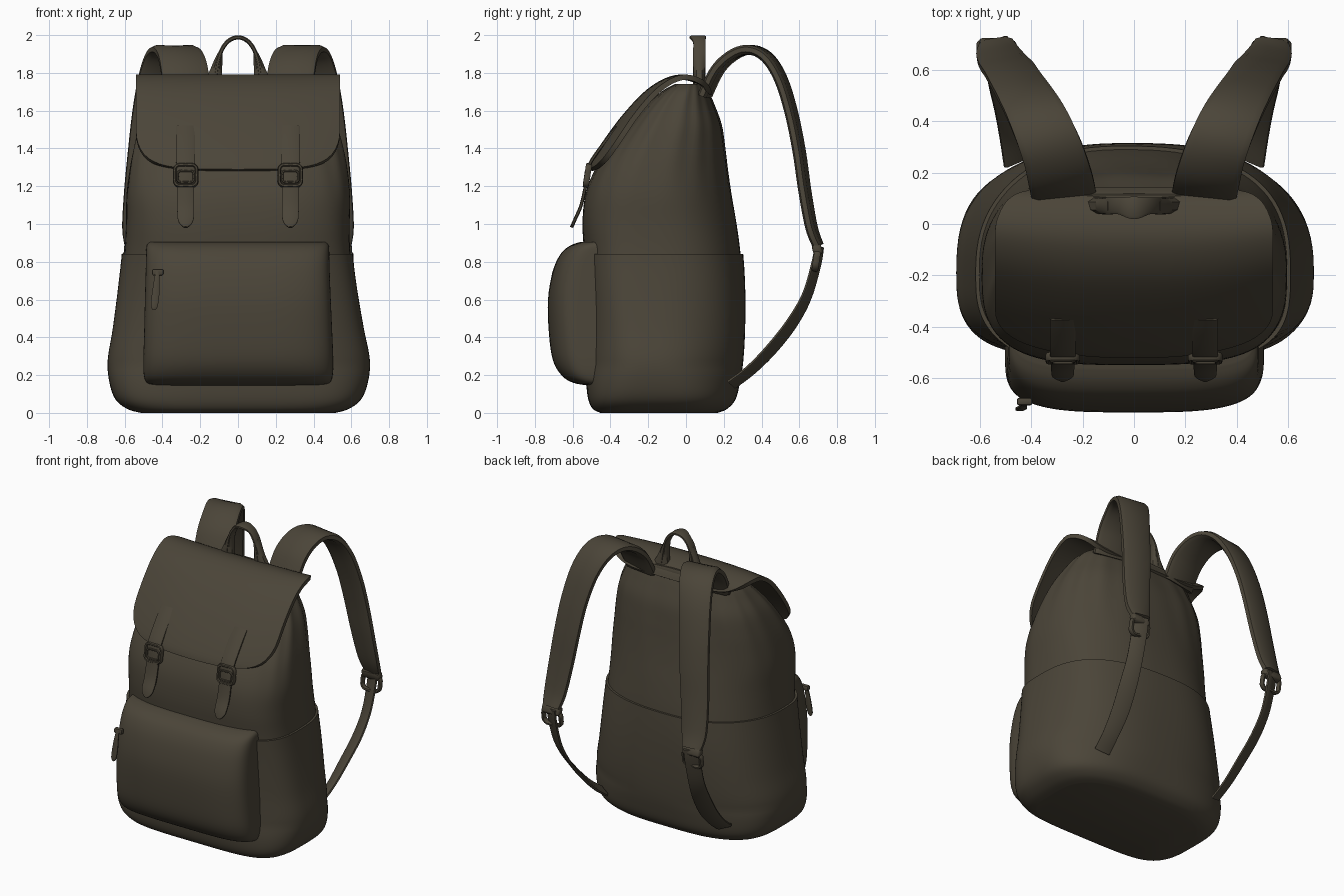
import bpy, bmesh, math
from mathutils import Vector, Matrix

old = bpy.data.objects.get("Cube")
if old:
    bpy.data.objects.remove(old, do_unlink=True)

canvas = bpy.data.materials.new("dark olive canvas")
canvas.use_nodes = True
OLIVE = (0.070, 0.059, 0.040, 1)
canvas.diffuse_color = OLIVE
canvas.node_tree.nodes["Principled BSDF"].inputs["Base Color"].default_value = OLIVE


def finish(name, bm):
    bmesh.ops.recalc_face_normals(bm, faces=bm.faces)
    mesh = bpy.data.meshes.new(name)
    bm.to_mesh(mesh)
    bm.free()
    mesh.materials.append(canvas)
    obj = bpy.data.objects.new(name, mesh)
    bpy.context.collection.objects.link(obj)
    bpy.ops.object.select_all(action='DESELECT')
    obj.select_set(True)
    bpy.context.view_layer.objects.active = obj
    bpy.ops.object.shade_smooth_by_angle(angle=math.radians(45))


def skin(name, rings):
    """Closed surface through a list of equal rings."""
    bm = bmesh.new()
    loops = [[bm.verts.new(p) for p in ring] for ring in rings]
    n = len(loops[0])
    for a, b in zip(loops, loops[1:]):
        for i in range(n):
            j = (i + 1) % n
            bm.faces.new((a[i], a[j], b[j], b[i]))
    bm.faces.new(loops[0])
    bm.faces.new(loops[-1])
    finish(name, bm)


def spline(points, steps):
    """Smooth curve through points of any dimension."""
    p = [Vector(q) for q in points]
    p = [p[0]] + p + [p[-1]]
    out = []
    for i in range(1, len(p) - 2):
        m0, m1 = (p[i + 1] - p[i - 1]) / 2, (p[i + 2] - p[i]) / 2
        for k in range(steps):
            t = k / steps
            h = t * t * (3 - 2 * t)
            out.append(p[i] * (1 - h) + p[i + 1] * h
                       + m0 * (t * (1 - t) ** 2) - m1 * (t * t * (1 - t)))
    return out + [p[-1]]


def section(row, n_front, n_back, grow=0, folds=0, count=96):
    """Rounded cross-section from height, half width, front and back."""
    z, hw, front, back = row
    hw, front, back = hw + grow, front - grow, back + grow
    cy = front + 0.41 * (back - front)
    boxy = 0.9 * max(0, 1 - z / 0.25)
    ring = []
    for i in range(count):
        a = math.tau * i / count
        c, s = math.cos(a), math.sin(a)
        n, depth = (n_back, back - cy) if s > 0 else (n_front, cy - front)
        n += boxy
        gather = max(0, min(1, (z - 1.1) / 0.5))
        k = 1 + folds * (math.sin(5 * a + 6 * z) * 0.6 + gather * math.sin(18 * a + 3 * z))
        ring.append((math.copysign(abs(c) ** (2 / n), c) * hw * k,
                     cy + math.copysign(abs(s) ** (2 / n), s) * depth * k, z))
    return ring


def ribbon(name, points, thick, axis=(1, 0, 0), steps=6):
    """Flat strap along points given as x, y, z, width."""
    path = spline(points, steps)
    rings = []
    for i, q in enumerate(path):
        p = q.to_3d()
        t = (path[min(i + 1, len(path) - 1)].to_3d() - path[max(i - 1, 0)].to_3d()).normalized()
        w = Vector(axis)
        w = (w - t * w.dot(t)).normalized()
        n = t.cross(w)
        a, b = q[3] / 2, thick / 2
        inner = max(a - b, a * 0.5)
        outline = [(a, b / 2), (inner, b), (-inner, b), (-a, b / 2)]
        outline += [(-u, -v) for u, v in outline]
        rings.append([p + w * u + n * v for u, v in outline])
    skin(name, rings)


def frame(name, centre, w, h, thick, depth, tilt=0):
    """Rounded rectangular buckle ring."""
    c = thick
    a, b = w / 2, h / 2
    half = [(0, b), (a - c, b), (a, b - c), (a, 0), (a, c - b), (a - c, -b)]
    pts = half + [(-x, -z) for x, z in half] + [half[0]]
    rot = Matrix.Rotation(tilt, 3, 'X')
    pts = [tuple(rot @ Vector((x, 0, z)) + Vector(centre)) + (depth,) for x, z in pts]
    ribbon(name, pts, thick, rot @ Vector((0, 1, 0)), 3)


def block(name, centre, size, tilt=0):
    bm = bmesh.new()
    bmesh.ops.create_cube(bm, size=1)
    bmesh.ops.scale(bm, vec=size, verts=bm.verts)
    bmesh.ops.bevel(bm, geom=bm.edges[:], offset=min(size) * 0.3, segments=2,
                    affect='EDGES', profile=0.5)
    bm.transform(Matrix.Translation(centre) @ Matrix.Rotation(tilt, 4, 'X'))
    finish(name, bm)


# Main bag: height, half width, front, back
bag = spline([
    (0, .50, -.44, .15), (.02, .57, -.48, .20), (.07, .635, -.505, .245),
    (.16, .67, -.515, .27), (.28, .68, -.515, .29), (.45, .65, -.52, .302),
    (.65, .62, -.53, .302), (.84, .598, -.54, .288), (1.0, .592, -.55, .265),
    (1.15, .592, -.535, .24), (1.28, .578, -.485, .222), (1.4, .555, -.405, .208),
    (1.52, .52, -.31, .19), (1.62, .47, -.22, .155), (1.7, .42, -.13, .12),
    (1.74, .36, -.06, .09)], 5)
skin("upper_bag", [section(r, 3, 2.5, 0, .01) for r in bag if r[0] > .5])
skin("lower_bag_panel", [section(r, 3, 2.5, .014, .01) for r in bag if r[0] < .841])

# Front pocket
pocket = spline([
    (.145, .45, -.52, -.22), (.16, .485, -.60, -.22), (.2, .5, -.66, -.22),
    (.28, .503, -.705, -.22), (.42, .498, -.725, -.22), (.6, .492, -.73, -.22),
    (.75, .487, -.705, -.22), (.84, .485, -.665, -.22), (.885, .482, -.615, -.22),
    (.905, .468, -.56, -.22)], 4)
skin("front_pocket", [section(r, 3.6, 4, 0, .006) for r in pocket])

# Flap: a slab following a bent profile, with rounded corners
profile = spline([(.13, 1.68), (.09, 1.74), (0, 1.775), (-.09, 1.765), (-.2, 1.70),
                  (-.32, 1.575), (-.425, 1.435), (-.49, 1.33), (-.508, 1.285)], 12)


def flap_point(t, u, hw, side):
    f = t * (len(profile) - 1)
    i = min(int(f), len(profile) - 2)
    a, b = profile[i], profile[i + 1]
    q = a.lerp(b, f - i)
    d = (b - a).normalized()
    x = u * hw
    back = .09 * abs(x / .54) ** 2.5 * t
    return (x, q.x + d.y * side + back, q.y - d.x * side)


rows = []
for k in range(17):
    p = math.radians(88 - 88 * k / 16)
    rows.append((.34 * (1 - math.sin(p)), .54 * math.cos(p) ** .5))
rows += [(.34 + .36 * k / 12, .54) for k in range(1, 12)]
for k in range(15):
    p = math.radians(88 * k / 14)
    rows.append((.7 + .3 * math.sin(p), .54 * math.cos(p) ** .8))
across = [k / 12 for k in range(-12, 13)]
skin("flap", [[flap_point(t, u, hw, .014) for u in across]
              + [flap_point(t, u, hw, -.014) for u in reversed(across)]
              for t, hw in rows])

# Carry handle
arch = [(.125, 1.70), (.115, 1.8), (.095, 1.9), (.055, 1.965)]
handle = [(-x, .07, z, .065) for x, z in arch] + [(0, .063, 1.988, .088)]
handle += [(x, .07, z, .065) for x, z in reversed(arch)]
ribbon("carry_handle", handle, .022, (0, 1, 0))
ribbon("handle_base", [(-.2, .105, 1.70, .08), (0, .105, 1.71, .08), (.2, .105, 1.70, .08)],
       .03, (0, 0, 1))

for side, s in (("right", -1), ("left", 1)):
    # Flared handle end
    ribbon(side + "_handle_end", [(s * .14, .075, 1.7, .13), (s * .12, .07, 1.79, .075),
                                  (s * .105, .07, 1.86, .045), (s * .092, .07, 1.91, .022)],
           .06)

    # Padded shoulder strap
    strap = [(.27, .10, 1.68, .25), (.285, .17, 1.82, .25), (.31, .26, 1.9, .24),
             (.345, .35, 1.92, .23), (.385, .435, 1.875, .22), (.425, .505, 1.76, .21),
             (.46, .56, 1.58, .2), (.485, .6, 1.38, .195), (.51, .63, 1.17, .185),
             (.53, .665, .98, .165), (.535, .70, .885, .13)]
    ribbon(side + "_shoulder_strap", [(s * x, y, z, w) for x, y, z, w in strap], .05,
           (s, -.15, 0))
    # Strap adjuster and webbing
    block(side + "_strap_adjuster", (s * .535, .695, .865), (.135, .05, .06), .3)
    frame(side + "_adjuster_ring", (s * .535, .69, .81), .13, .1, .022, .035, -.15)
    web = [(.535, .705, .88, .1), (.535, .69, .79, .1), (.53, .64, .62, .1),
           (.515, .56, .475, .11), (.49, .45, .335, .11), (.475, .34, .225, .1),
           (.46, .24, .15, .1)]
    ribbon(side + "_lower_webbing", [(s * x, y, z, w) for x, y, z, w in web], .022,
           (s, -.4, .4))

    # Flap closure strap with buckle
    x = s * .277
    tongue = [(-.366, 1.515, .1), (-.43, 1.435, .1), (-.503, 1.33, .1), (-.52, 1.27, .095),
              (-.532, 1.2, .09), (-.555, 1.1, .09), (-.585, 1.03, .085),
              (-.598, 1.0, .06), (-.606, .982, .02)]
    ribbon(side + "_closure_strap", [(x, y, z, w) for y, z, w in tongue], .018)
    frame(side + "_closure_buckle", (x, -.522, 1.257), .115, .11, .018, .032, -.15)
    frame(side + "_buckle_tab", (x, -.53, 1.25), .085, .06, .012, .02, -.15)

# Pocket zip pull
block("zip_slider", (-.425, -.69, .745), (.06, .03, .035))
ribbon("zip_pull", [(-.425, -.7, .75, .02), (-.43, -.708, .7, .03), (-.437, -.715, .62, .04),
                    (-.443, -.72, .565, .035), (-.445, -.72, .545, .015)], .014)
